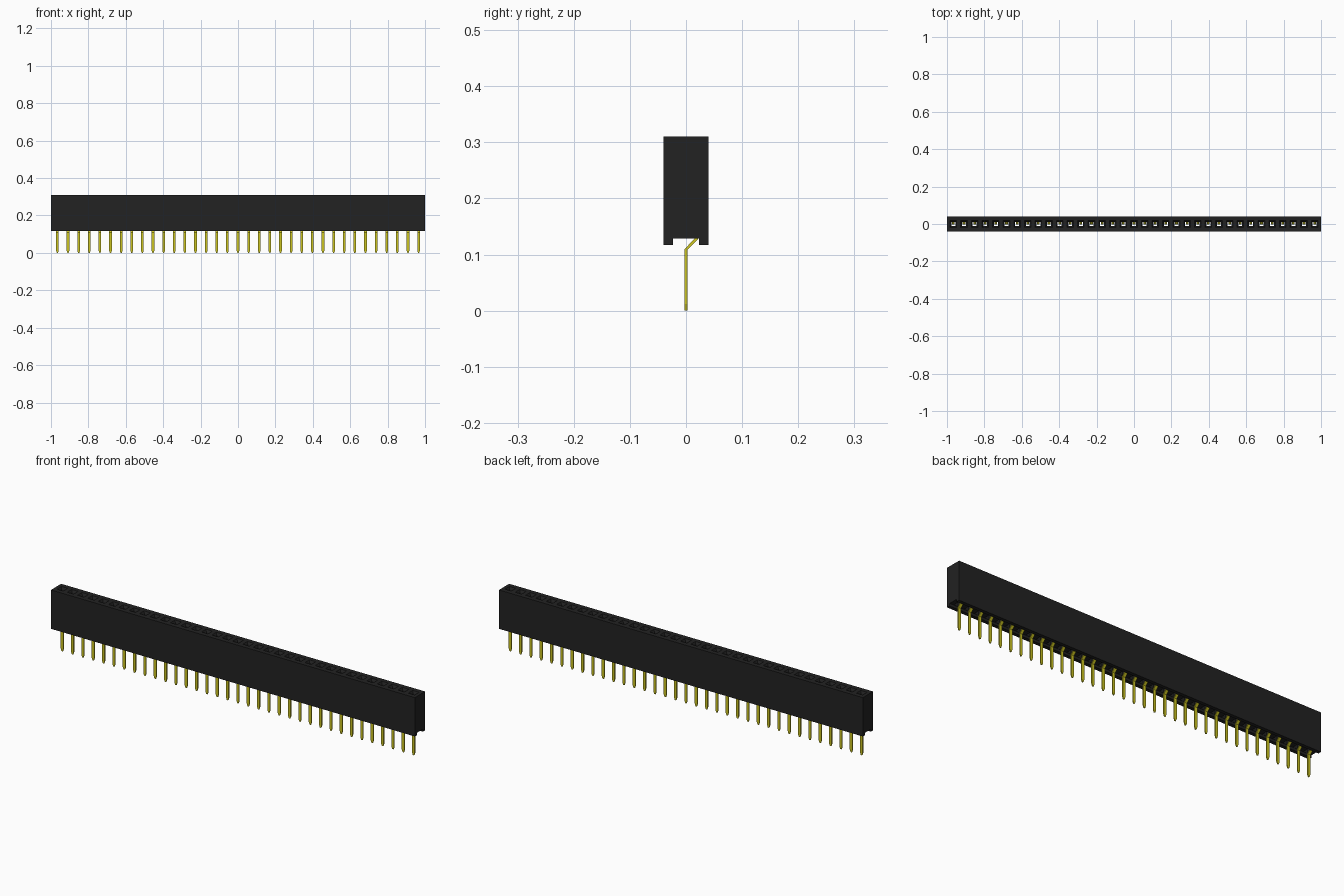
import bpy
import bmesh

cube = bpy.data.objects.get("Cube")
if cube:
    bpy.data.objects.remove(cube, do_unlink=True)

COUNT = 35
PITCH = 0.0568
FIRST_X = -PITCH * (COUNT - 1) / 2


def material(name, color):
    m = bpy.data.materials.new(name)
    m.use_nodes = True
    m.diffuse_color = color
    bsdf = m.node_tree.nodes["Principled BSDF"]
    bsdf.inputs["Base Color"].default_value = color
    bsdf.inputs["Roughness"].default_value = 0.6
    return m


def loft(name, rings, mat):
    """Closed mesh skinned through rings of equal point count."""
    bm = bmesh.new()
    loops = [[bm.verts.new(p) for p in ring] for ring in rings]
    for a, b in zip(loops, loops[1:]):
        for i in range(len(a)):
            j = (i + 1) % len(a)
            bm.faces.new((a[i], a[j], b[j], b[i]))
    bm.faces.new(loops[0][::-1])
    bm.faces.new(loops[-1])
    bmesh.ops.recalc_face_normals(bm, faces=bm.faces)
    mesh = bpy.data.meshes.new(name)
    bm.to_mesh(mesh)
    bm.free()
    mesh.materials.append(mat)
    obj = bpy.data.objects.new(name, mesh)
    bpy.context.collection.objects.link(obj)
    return obj


def repeat(obj):
    """Place one copy at every contact position."""
    obj.location.x = FIRST_X
    arr = obj.modifiers.new("row", "ARRAY")
    arr.count = COUNT
    arr.use_relative_offset = False
    arr.use_constant_offset = True
    arr.constant_offset_displace = (PITCH, 0, 0)


black = material("black plastic", (0.016, 0.016, 0.016, 1))
gold = material("yellow metal", (0.60, 0.55, 0.015, 1))

# Housing: long block with a channel along its underside
profile = [(-0.04, 0.117), (-0.023, 0.117), (-0.023, 0.129), (0.023, 0.129),
           (0.023, 0.117), (0.04, 0.117), (0.04, 0.31), (-0.04, 0.31)]
housing = loft("housing", [[(x, y, z) for y, z in profile] for x in (-1, 1)], black)

# Socket cutter: contact cavity, narrow throat, flared mouth (z, half x, y min, y max)
sections = [(0.12, 0.012, -0.0215, 0.0225), (0.285, 0.012, -0.0215, 0.0225),
            (0.285, 0.0105, -0.0105, 0.0105), (0.299, 0.0105, -0.0105, 0.0105),
            (0.312, 0.019, -0.019, 0.019)]
cutter = loft("socket_cutter",
              [[(-w, a, z), (w, a, z), (w, b, z), (-w, b, z)] for z, w, a, b in sections],
              black)
repeat(cutter)
cutter.hide_render = True

# Cut the sockets and discard the cutter
cut = housing.modifiers.new("sockets", "BOOLEAN")
cut.operation = "DIFFERENCE"
cut.solver = "EXACT"
cut.object = cutter
bpy.context.view_layer.update()
bpy.ops.object.select_all(action="DESELECT")
bpy.context.view_layer.objects.active = housing
housing.select_set(True)
bpy.ops.object.modifier_apply(modifier=cut.name)
bpy.data.objects.remove(cutter, do_unlink=True)

# Pins: flat strip with pointed tip, bent back to the cavity wall
# (half width, front edge y/z, back edge y/z)
strip = [(0.003, -0.0024, 0.0, 0.0024, 0.0),
         (0.0072, -0.0024, 0.012, 0.0024, 0.012),
         (0.0072, -0.0024, 0.110, 0.0024, 0.108),
         (0.0072, 0.0170, 0.130, 0.0218, 0.128),
         (0.0072, 0.0170, 0.27, 0.0218, 0.27)]
pins = loft("contact_pins",
            [[(-w, y0, z0), (w, y0, z0), (w, y1, z1), (-w, y1, z1)]
             for w, y0, z0, y1, z1 in strip],
            gold)
repeat(pins)
